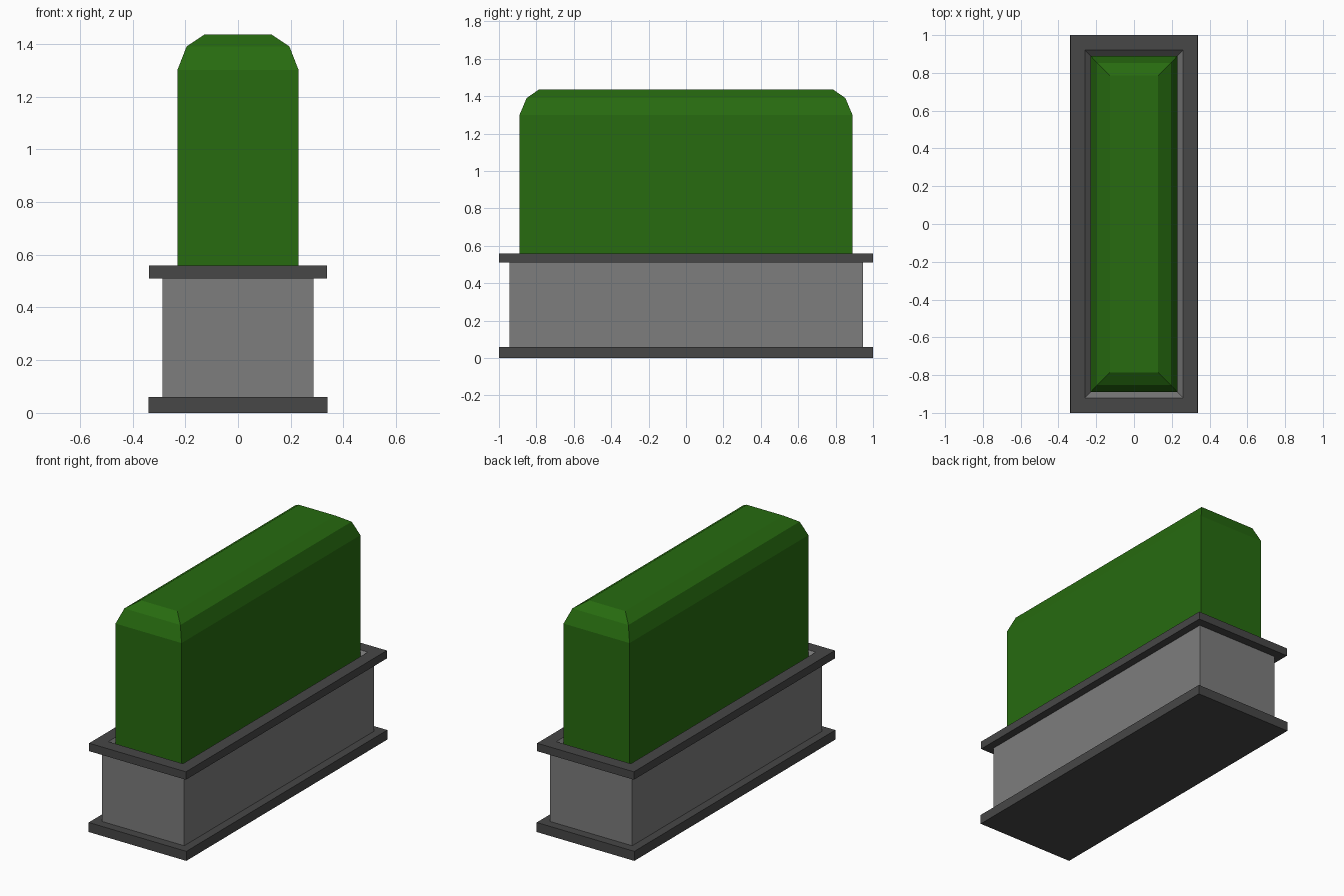
import bpy, bmesh

if "Cube" in bpy.data.objects:
    bpy.data.objects.remove(bpy.data.objects["Cube"])


def material(name, rgb):
    m = bpy.data.materials.new(name)
    m.diffuse_color = (*rgb, 1.0)
    m.use_nodes = True
    m.node_tree.nodes["Principled BSDF"].inputs["Base Color"].default_value = m.diffuse_color
    return m


stone = material("mid grey stone", (0.205, 0.205, 0.205))
trim = material("dark grey trim", (0.063, 0.063, 0.063))
leaf = material("hedge green", (0.020, 0.146, 0.005))


def loft(name, rings, mats, cap_bottom=True, cap_top=True, band_mats=None):
    """Stack rectangular rings (half x, half y, z) and skin them."""
    bm = bmesh.new()
    loops = [[bm.verts.new((sx * x, sy * y, z))
              for sx, sy in ((-1, -1), (1, -1), (1, 1), (-1, 1))]
             for x, y, z in rings]
    for k, (a, b) in enumerate(zip(loops, loops[1:])):
        for i in range(4):
            j = (i + 1) % 4
            f = bm.faces.new((a[i], a[j], b[j], b[i]))
            f.material_index = band_mats[k] if band_mats else 0
    if cap_bottom:
        bm.faces.new(loops[0][::-1])
    if cap_top:
        f = bm.faces.new(loops[-1])
        f.material_index = band_mats[-1] if band_mats else 0
    me = bpy.data.meshes.new(name)
    bm.to_mesh(me)
    bm.free()
    for m in mats:
        me.materials.append(m)
    ob = bpy.data.objects.new(name, me)
    bpy.context.collection.objects.link(ob)
    return ob


# Base slab
loft("base_slab", [(0.34, 1.0, 0), (0.34, 1.0, 0.06)], [trim])

# Planter walls
loft("planter_walls", [(0.287, 0.945, 0.06), (0.287, 0.945, 0.51)], [stone],
     cap_bottom=False, cap_top=False)

# Top rim: underside, outer edge, flat top, then sloped stone lining
loft("planter_rim",
     [(0.287, 0.945, 0.51), (0.337, 1.0, 0.51), (0.337, 1.0, 0.56),
      (0.26, 0.92, 0.56), (0.23, 0.89, 0.51)],
     [trim, stone], cap_bottom=False, cap_top=False, band_mats=[0, 0, 0, 1])

# Hedge with a two-step bevelled top
loft("hedge",
     [(0.23, 0.89, 0.51), (0.23, 0.89, 1.30), (0.195, 0.852, 1.39),
      (0.128, 0.787, 1.435)], [leaf], cap_bottom=False)
